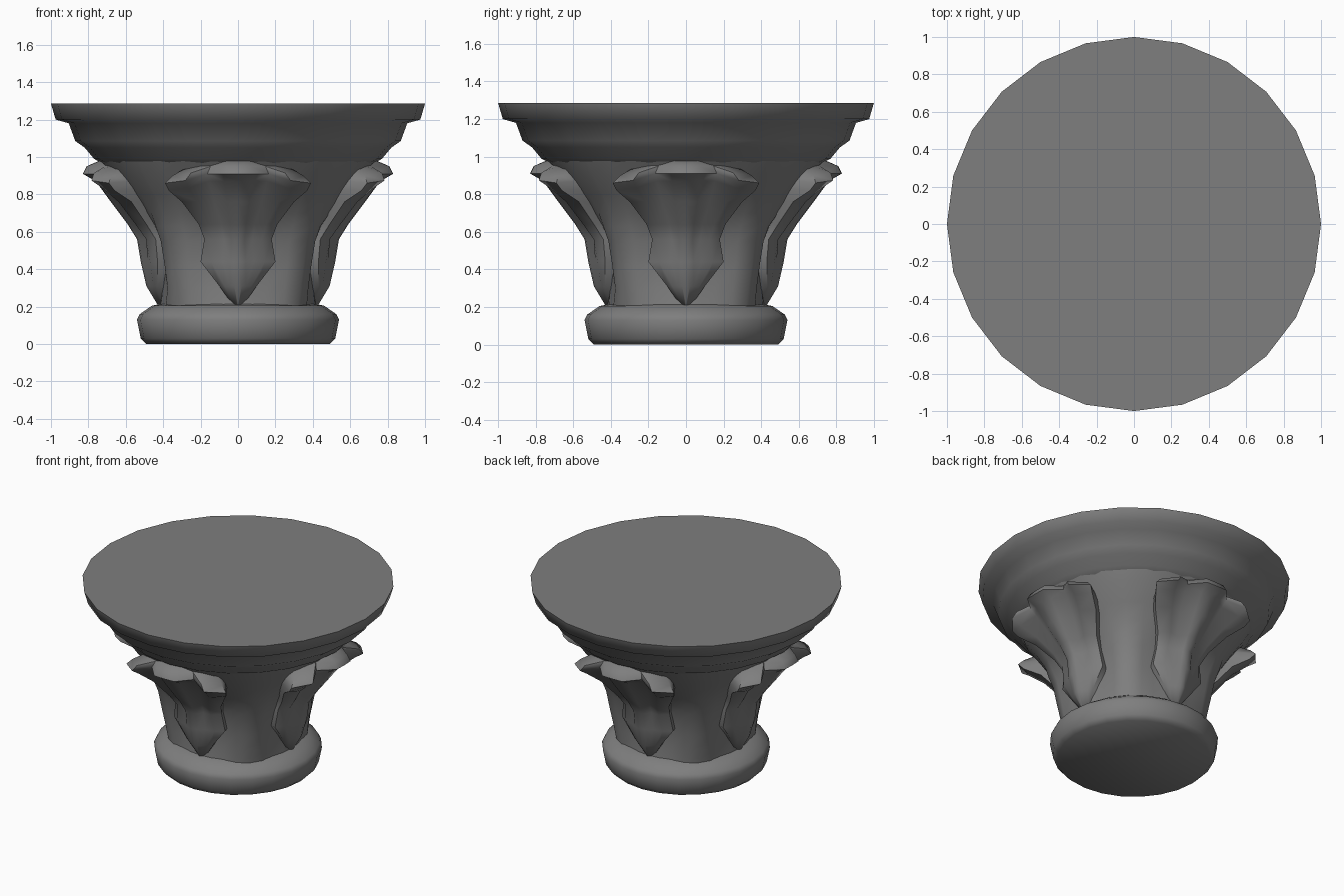
import bpy, bmesh
from math import sin, cos, pi, radians

if "Cube" in bpy.data.objects:
    bpy.data.objects.remove(bpy.data.objects["Cube"])

SIDES = 24

stone = bpy.data.materials.new("dark_stone")
stone.diffuse_color = (0.21, 0.21, 0.21, 1)
stone.use_nodes = True
stone.node_tree.nodes["Principled BSDF"].inputs["Base Color"].default_value = stone.diffuse_color


def finish(name, bm, angle=45):
    bmesh.ops.recalc_face_normals(bm, faces=bm.faces)
    mesh = bpy.data.meshes.new(name)
    bm.to_mesh(mesh)
    bm.free()
    mesh.materials.append(stone)
    ob = bpy.data.objects.new(name, mesh)
    bpy.context.collection.objects.link(ob)
    bpy.ops.object.select_all(action='DESELECT')
    ob.select_set(True)
    bpy.context.view_layer.objects.active = ob
    bpy.ops.object.shade_smooth_by_angle(angle=radians(angle))
    return ob


def lathe(name, profile, sides=SIDES, angle=45):
    """Revolve (radius, z, diagonal swelling) points into a capped solid."""
    bm = bmesh.new()
    rings = []
    for r, z, *swell in profile:
        ring = []
        for i in range(sides):
            a = 2 * pi * i / sides
            rr = r + (swell[0] * max(0, -cos(4 * a)) if swell else 0)
            ring.append(bm.verts.new((rr * cos(a), rr * sin(a), z)))
        rings.append(ring)
    for a, b in zip(rings, rings[1:]):
        for i in range(sides):
            j = (i + 1) % sides
            bm.faces.new((a[i], a[j], b[j], b[i]))
    bm.faces.new(rings[0][::-1])
    bm.faces.new(rings[-1])
    return finish(name, bm, angle)


# Rounded base ring
lathe("base_ring", [(0.49, 0.0), (0.52, 0.03), (0.54, 0.13), (0.525, 0.16),
                    (0.46, 0.205), (0.38, 0.22)], angle=75)

# Stepped round slab on top
lathe("top_slab", [(0.68, 0.94), (0.77, 0.99), (0.82, 1.05), (0.87, 1.085),
                   (0.905, 1.18), (0.975, 1.20), (1.0, 1.285)], angle=65)

# Flaring bell, with a rounded bulge on each diagonal between the leaves
lathe("bell", [(0.42, 0.19, 0.03), (0.41, 0.3, 0.06), (0.415, 0.42, 0.08),
               (0.44, 0.55, 0.08), (0.48, 0.63, 0.07), (0.53, 0.7, 0.04),
               (0.61, 0.8, 0.02), (0.69, 0.91, 0.02), (0.75, 0.99, 0)],
      sides=32, angle=60)

# Leaf rows: z, centre radius, edge radius, half width, fold depth
ROWS = [
    (0.21, 0.43, 0.40, 0.03, 0.00),
    (0.31, 0.49, 0.43, 0.10, 0.00),
    (0.44, 0.52, 0.43, 0.20, 0.01),
    (0.56, 0.54, 0.44, 0.18, 0.02),
    (0.64, 0.59, 0.49, 0.21, 0.03),
    (0.76, 0.68, 0.57, 0.30, 0.04),
    (0.87, 0.76, 0.66, 0.37, 0.04),
    (0.91, 0.83, 0.69, 0.39, 0.06),
    (0.95, 0.81, 0.68, 0.35, 0.06),
    (0.985, 0.73, 0.64, 0.29, 0.02),
]
# Across the leaf: position and fold direction; the ends tuck into the bell
COLS = [(-0.8, -9), (-1, 0), (-0.72, 0.7), (-0.42, -1), (-0.2, 0.2), (0, 0),
        (0.2, 0.2), (0.42, -1), (0.72, 0.7), (1, 0), (0.8, -9)]


def leaf(name, rows, turn):
    bm = bmesh.new()
    grid = []
    for z, rc, re, w, fold in rows:
        row = []
        for u, f in COLS:
            depth = rc + (re - rc) * abs(u) ** 1.4
            depth += -0.14 if f == -9 else f * fold
            # outer lobes droop below the middle, so the lip is scalloped
            dz = -0.05 * abs(u) if z > 0.86 and abs(u) > 0.7 else 0
            x, y = w * u, -depth
            row.append(bm.verts.new((x * cos(turn) - y * sin(turn),
                                     x * sin(turn) + y * cos(turn), z + dz)))
        grid.append(row)
    for a, b in zip(grid, grid[1:]):
        for i in range(len(COLS) - 1):
            bm.faces.new((a[i], a[i + 1], b[i + 1], b[i]))
    bm.faces.new(grid[0][::-1])
    bm.faces.new(grid[-1])
    bmesh.ops.triangulate(bm, faces=bm.faces)
    return finish(name, bm, 60)


# Four leaves, one on each side
for k, side in enumerate(("front", "right", "back", "left")):
    leaf(side + "_leaf", ROWS, k * pi / 2)
